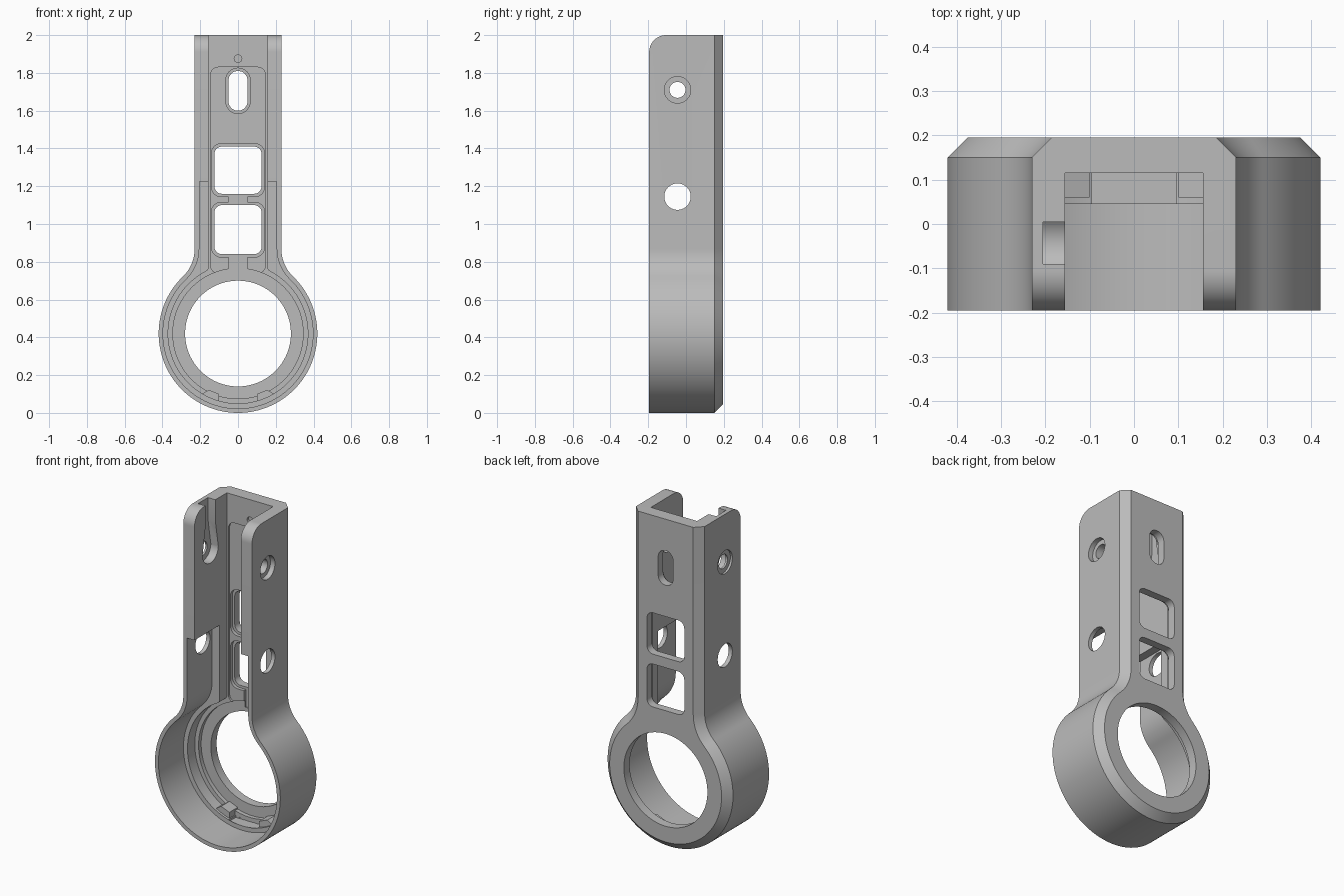
import bpy, bmesh
from math import sin, cos, pi, atan2, sqrt, radians

if "Cube" in bpy.data.objects:
    bpy.data.objects.remove(bpy.data.objects["Cube"], do_unlink=True)

GREY = (0.5, 0.5, 0.5, 1)
mat = bpy.data.materials.new("plain grey")
mat.use_nodes = True
mat.diffuse_color = GREY
mat.node_tree.nodes["Principled BSDF"].inputs["Base Color"].default_value = GREY

RING_Z = 0.42
FRONT, BACK = -0.195, 0.195


def arc(cx, cz, r, a0, a1, n=12):
    return [(cx + r * cos(a0 + (a1 - a0) * i / n), cz + r * sin(a0 + (a1 - a0) * i / n))
            for i in range(n + 1)]


def circle(cx, cz, r, n=64):
    return arc(cx, cz, r, 0, 2 * pi, n)[:-1]


def rounded(x0, x1, z0, z1, r):
    pts = []
    for k, (cx, cz) in enumerate([(x1 - r, z1 - r), (x0 + r, z1 - r),
                                  (x0 + r, z0 + r), (x1 - r, z0 + r)]):
        pts += arc(cx, cz, r, k * pi / 2, (k + 1) * pi / 2, 8)
    return pts


def keyhole(r, w, fillet, top):
    """Ring and stem outline, blended by a concave fillet."""
    fx = w + fillet
    fz = RING_Z + sqrt((r + fillet) ** 2 - fx ** 2)
    a = atan2(fz - RING_Z, fx)
    side = arc(0, RING_Z, r, -pi / 2, a, 56) + arc(fx, fz, fillet, pi + a, pi, 14)[1:]
    side.append((w, top))
    return side + [(-x, z) for x, z in reversed(side[1:])]


def loft(name, sections, axis="y"):
    """Join matching outlines placed at successive depths along an axis."""
    bm = bmesh.new()
    loops = []
    for depth, pts in sections:
        loops.append([bm.verts.new((a, depth, b) if axis == "y" else (depth, a, b))
                      for a, b in pts])
    n = len(loops[0])
    for lo, hi in zip(loops, loops[1:]):
        for i in range(n):
            j = (i + 1) % n
            bm.faces.new((lo[i], lo[j], hi[j], hi[i]))
    bm.faces.new(loops[0])
    bm.faces.new(loops[-1])
    bmesh.ops.recalc_face_normals(bm, faces=bm.faces)
    mesh = bpy.data.meshes.new(name)
    bm.to_mesh(mesh)
    bm.free()
    obj = bpy.data.objects.new(name, mesh)
    mesh.materials.append(mat)
    bpy.context.collection.objects.link(obj)
    return obj


def activate(obj):
    bpy.ops.object.select_all(action="DESELECT")
    obj.select_set(True)
    bpy.context.view_layer.objects.active = obj


def combine(pts, d0, d1, axis="y", operation="DIFFERENCE"):
    """Cut or add a prism on the housing."""
    tool = loft("cutter", [(d0, pts), (d1, pts)], axis)
    tool.hide_render = True
    activate(housing)
    mod = housing.modifiers.new("cut", "BOOLEAN")
    mod.operation = operation
    mod.solver = "EXACT"
    mod.object = tool
    bpy.ops.object.modifier_apply(modifier=mod.name)
    bpy.data.objects.remove(tool, do_unlink=True)


# Outer shell with a chamfered back edge
c = 0.045
shell = keyhole(0.42, 0.23, 0.2, 2.0)
housing = loft("housing", [(FRONT, shell), (BACK - c, shell),
                           (BACK, keyhole(0.42 - c, 0.23 - c, 0.2 + c, 2.0))])

# Stepped hollow: thin walled front, channel, ring seat, ring opening
combine(keyhole(0.397, 0.205, 0.225, 1.225), -0.3, 0.045)
combine(keyhole(0.37, 0.155, 0.03, 2.1), -0.31, 0.115)
combine(circle(0, RING_Z, 0.345, 96), 0.0, 0.14)
combine(circle(0, RING_Z, 0.28, 96), 0.0, 0.3)

# Shallow floor pocket, window rims and the grooves joining them
combine(rounded(-0.145, 0.145, 0.74, 1.83, 0.04), 0.05, 0.127)
for z0, z1 in ((0.84, 1.10), (1.16, 1.41)):
    combine(rounded(-0.14, 0.14, z0 - 0.015, z1 + 0.015, 0.05), 0.051, 0.147)
    combine(rounded(-0.125, 0.125, z0, z1, 0.04), 0.052, 0.3)
for z0, z1 in ((0.72, 0.85), (1.09, 1.17)):
    combine([(-0.05, z0), (0.05, z0), (0.05, z1), (-0.05, z1)], 0.053, 0.1468)

# Upper slot with its rim, and a small locating dimple
combine(rounded(-0.065, 0.065, 1.585, 1.825, 0.064), 0.054, 0.147)
combine(rounded(-0.05, 0.05, 1.60, 1.81, 0.049), 0.055, 0.3)
combine(circle(0, 1.875, 0.02, 24), 0.056, 0.13)

# Side holes, the upper pair counterbored
combine(circle(-0.045, 1.145, 0.07), -0.5, 0.5, "x")
combine(circle(-0.045, 1.71, 0.042), -0.5, 0.5, "x")
combine(circle(-0.045, 1.71, 0.07), 0.2, 0.5, "x")
combine(circle(-0.045, 1.71, 0.07), -0.5, -0.217, "x")

# Entry slot down the inside of one wall, widening around the hole
slot = [(0.005, 2.1), (-0.09, 2.1), (-0.09, 1.87)]
slot += arc(-0.0425, 1.71, 0.075, pi, 2 * pi, 24) + [(0.005, 1.87)]
combine(slot, -0.205, -0.1, "x")

# Rounded upper front corners
corner = [(-0.3, 2.1), (-0.3, 1.91)] + arc(FRONT + 0.09, 1.91, 0.09, pi, pi / 2, 16)
corner.append((FRONT + 0.09, 2.1))
combine(corner, -0.5, 0.5, "x")

# Latch notch at the bottom of the ring, flanked by two tabs
combine([(-0.095, 0.05), (0.095, 0.05), (0.095, 0.12), (-0.095, 0.12)], 0.0455, 0.1145)
for s in (-1, 1):
    tab = [(s * x, z) for x, z in ((0.1, 0.055), (0.19, 0.08), (0.19, 0.1),
                                   (0.155, 0.122), (0.1, 0.1))]
    combine(tab, 0.06, 0.15, operation="UNION")

activate(housing)
bpy.ops.object.shade_smooth_by_angle(angle=radians(25))
